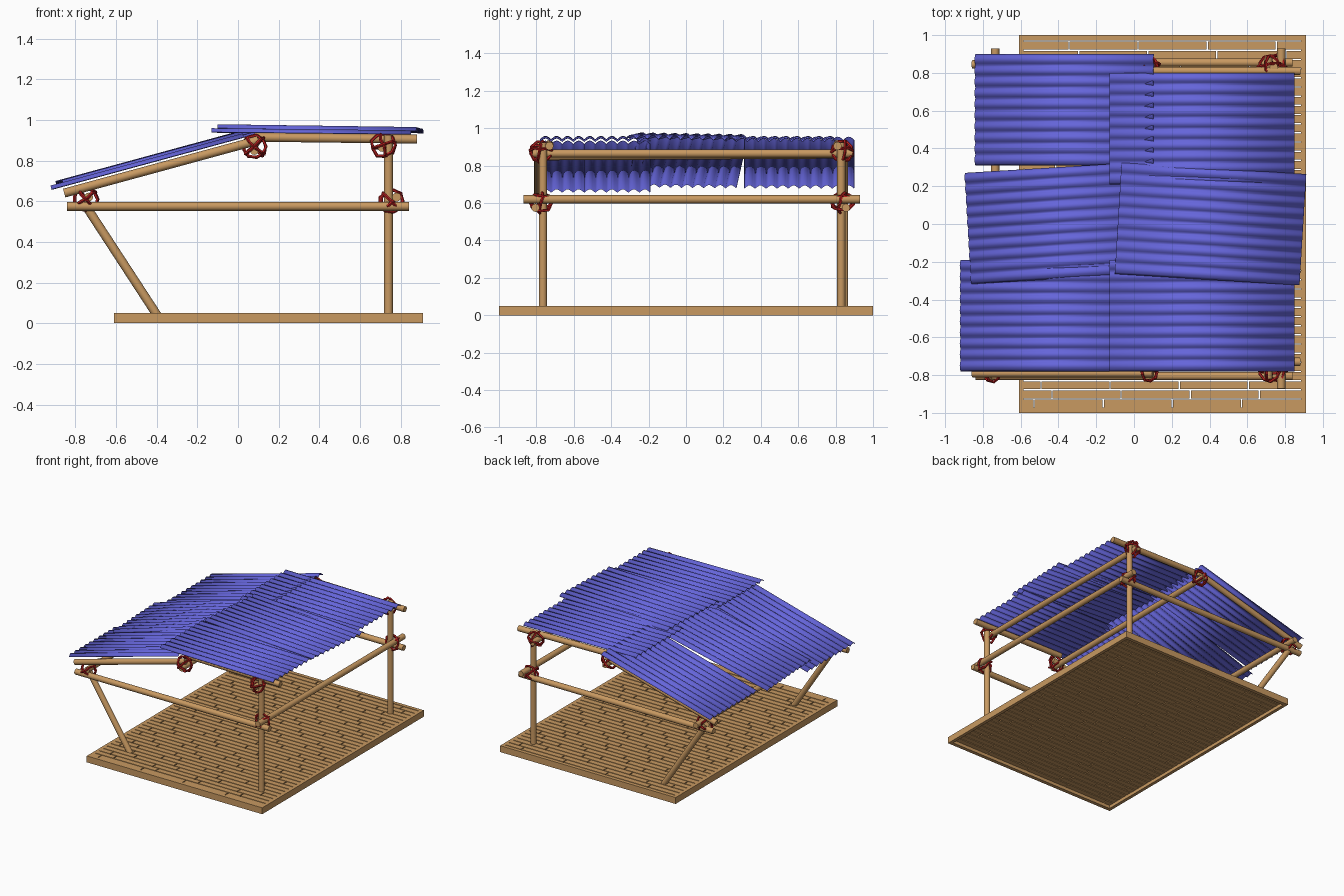
import bpy, bmesh, math, random
from mathutils import Vector, Matrix, Euler

if "Cube" in bpy.data.objects:
    bpy.data.objects.remove(bpy.data.objects["Cube"])

random.seed(4)


def material(name, rgb):
    m = bpy.data.materials.new(name)
    m.diffuse_color = (*rgb, 1)
    m.use_nodes = True
    m.node_tree.nodes["Principled BSDF"].inputs["Base Color"].default_value = m.diffuse_color
    return m


WOOD = material("wood", (0.58, 0.32, 0.12))
BLUE = material("blue_sheet", (0.13, 0.13, 0.70))
RED = material("red_rope", (0.50, 0.015, 0.015))


def finish(bm, name, mat):
    me = bpy.data.meshes.new(name)
    bm.to_mesh(me)
    bm.free()
    me.materials.append(mat)
    ob = bpy.data.objects.new(name, me)
    bpy.context.collection.objects.link(ob)
    return ob


def smooth(ob):
    bpy.ops.object.select_all(action='DESELECT')
    ob.select_set(True)
    bpy.context.view_layer.objects.active = ob
    bpy.ops.object.shade_smooth_by_angle(angle=math.radians(40))


def box(bm, x0, x1, y0, y1, z0, z1):
    m = Matrix.Translation(((x0 + x1) / 2, (y0 + y1) / 2, (z0 + z1) / 2)) \
        @ Matrix.Diagonal((x1 - x0, y1 - y0, z1 - z0, 1))
    bmesh.ops.create_cube(bm, size=1, matrix=m)


def pole(name, a, b, r=0.022):
    a, b = Vector(a), Vector(b)
    bm = bmesh.new()
    rot = (b - a).to_track_quat('Z', 'Y').to_matrix().to_4x4()
    bmesh.ops.create_cone(bm, cap_ends=True, segments=12, radius1=r, radius2=r,
                          depth=(b - a).length,
                          matrix=Matrix.Translation((a + b) / 2) @ rot)
    smooth(finish(bm, name, WOOD))


# Floor rim
X0, X1, RIM = -0.61, 0.91, 0.025
bm = bmesh.new()
for s in (-1, 1):
    box(bm, X0, X1, min(s, s * 0.972), max(s, s * 0.972), 0, 0.05)
box(bm, X0, X0 + RIM, -0.972, 0.972, 0, 0.05)
box(bm, X1 - RIM, X1, -0.972, 0.972, 0, 0.05)
finish(bm, "floor_rim", WOOD)

# Staggered floor planks with narrow gaps
bm = bmesh.new()
rows, gap, length = 40, 0.007, 0.366
pitch = 1.944 / rows
for i in range(rows):
    y = -0.972 + i * pitch
    cut = X0 + RIM
    end = cut + [0.07, 0.17, 0.10, 0.28, 0.23][i % 5] + random.uniform(-0.02, 0.02)
    while cut < X1 - RIM - 0.01:
        end = min(end, X1 - RIM)
        box(bm, cut, end - gap * (end < X1 - RIM), y, y + pitch - gap, 0.025, 0.05)
        cut, end = end, end + length
finish(bm, "floor_planks", WOOD)

# Pole frame: front and back sides (post, low beam, rafters, brace y positions)
for side, post, low, upper, slope, brace in (
        ("front", -0.765, -0.805, -0.73, -0.79, -0.765),
        ("back", 0.83, 0.855, 0.81, 0.845, 0.845)):
    pole(side + "_post", (0.74, post, 0.04), (0.74, post, 0.925))
    pole(side + "_low_beam", (-0.84, low, 0.575), (0.84, low, 0.575))
    pole(side + "_upper_rafter", (0.08, upper, 0.915), (0.88, upper, 0.905))
    pole(side + "_sloped_rafter", (-0.855, slope, 0.64), (0.10, slope, 0.90))
    pole(side + "_brace", (-0.395, brace, 0.035), (-0.77, brace, 0.61))

# Cross beams along y
pole("right_cross_beam", (0.78, -0.87, 0.62), (0.78, 0.93, 0.62))
pole("left_cross_beam", (-0.735, -0.82, 0.62), (-0.735, 0.93, 0.62))
pole("ridge_beam", (0.08, -0.82, 0.85), (0.08, 0.89, 0.86))
pole("eave_beam", (0.71, -0.82, 0.865), (0.71, 0.89, 0.865))


# Rope lashings: irregular faceted loops
def loop(bm, centre, rot, rx, ry, n=9, k=5, r=0.008):
    m = Matrix.Translation(centre) @ rot.to_matrix().to_4x4()
    rings = []
    for i in range(n):
        t = 2 * math.pi * i / n
        f = random.uniform(0.92, 1.08)
        dz = random.uniform(-0.006, 0.006)
        rings.append([bm.verts.new(m @ Vector((
            math.cos(t) * (rx * f + r * math.cos(u)),
            math.sin(t) * (ry * f + r * math.cos(u)),
            dz + r * math.sin(u))))
            for u in (2 * math.pi * j / k for j in range(k))])
    for i in range(n):
        p, q = rings[i], rings[(i + 1) % n]
        for j in range(k):
            bm.faces.new((p[j], q[j], q[(j + 1) % k], p[(j + 1) % k]))


for name, x, z, tilt in (("post_low", 0.755, 0.60, 0), ("post_top", 0.715, 0.875, 90),
                         ("ridge", 0.08, 0.87, 0), ("left_corner", -0.75, 0.61, 20)):
    for side, y in (("front", -0.775), ("back", 0.835)):
        bm = bmesh.new()
        c = Vector((x, y, z))
        # one loop facing the side, two crossing diagonal loops
        loop(bm, c, Euler((math.radians(80), 0, math.radians(random.uniform(-15, 15)))),
             0.058, 0.058)
        for d in (-45, 45):
            loop(bm, c, Euler((0, math.radians(d + tilt * 0.3), 0)), 0.058, 0.058)
        finish(bm, f"{side}_{name}_lashing", RED)


# Corrugated roof sheets
def sheet(name, centre, roll, slope, yaw, length=0.98, width=0.59, waves=10, seg=6, h=0.018):
    bm = bmesh.new()
    m = Matrix.Translation(centre) @ Euler(
        [math.radians(a) for a in (roll, slope, yaw)]).to_matrix().to_4x4()
    prev = None
    for i in range(waves * seg + 1):
        y = width * (i / (waves * seg) - 0.5)
        z = h * abs(math.sin(math.pi * i / seg))
        cur = [bm.verts.new(m @ Vector((s * length / 2, y, z))) for s in (-1, 1)]
        if prev:
            bm.faces.new((prev[0], prev[1], cur[1], cur[0]))
        prev = cur
    ob = finish(bm, name, BLUE)
    mod = ob.modifiers.new("thickness", 'SOLIDIFY')
    mod.thickness = 0.004
    smooth(ob)


def slope_z(x):
    return 0.662 + 0.271 * (x + 0.91)


sheet("upper_sheet_back", (0.36, 0.505, 0.936), 0, 0.6, 0)
sheet("upper_sheet_front", (0.36, -0.485, 0.936), 0, 0.6, 0)
sheet("upper_sheet_middle", (0.405, 0, 0.949), -1.0, 0.8, -3.5)
sheet("sloped_sheet_back", (-0.367, 0.605, slope_z(-0.367)), 0, -15.2, 0)
sheet("sloped_sheet_front", (-0.445, -0.485, slope_z(-0.445)), 0, -15.2, 0)
sheet("sloped_sheet_middle", (-0.405, 0.005, slope_z(-0.405) + 0.014), -0.5, -15.2, 3.5)
